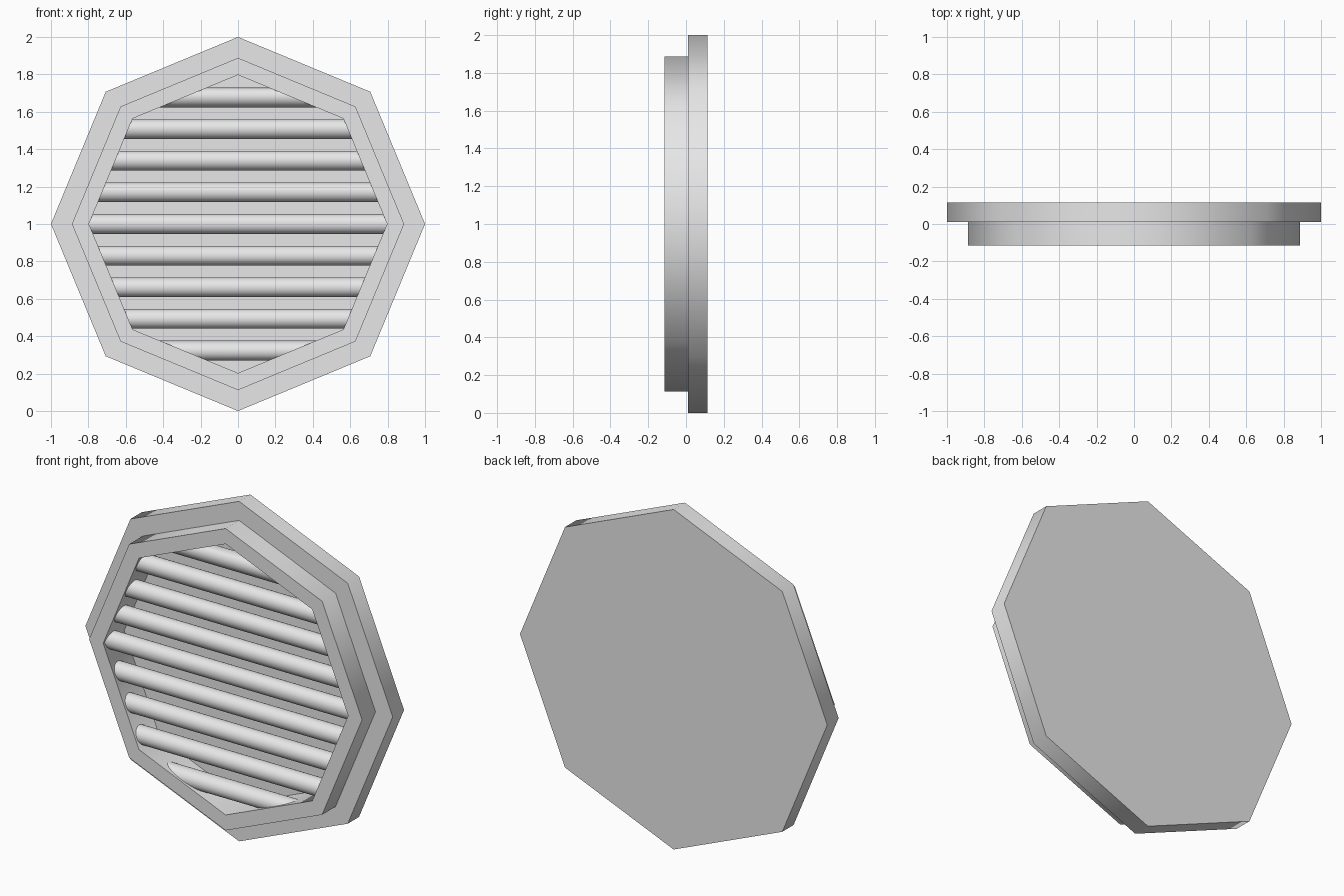
import bpy, bmesh, math

cube = bpy.data.objects.get("Cube")
if cube:
    bpy.data.objects.remove(cube, do_unlink=True)

SIDES = 8
CENTRE_Z = 1.0
INNER = 0.797

grey = bpy.data.materials.new("plain grey")
grey.use_nodes = True
colour = (0.8, 0.8, 0.8, 1.0)
grey.diffuse_color = colour
grey.node_tree.nodes["Principled BSDF"].inputs["Base Color"].default_value = colour


def finish(bm, name, angle):
    """Turn a bmesh into a smooth shaded object with sharp edges kept."""
    bmesh.ops.recalc_face_normals(bm, faces=bm.faces[:])
    mesh = bpy.data.meshes.new(name)
    bm.to_mesh(mesh)
    bm.free()
    mesh.materials.append(grey)
    obj = bpy.data.objects.new(name, mesh)
    bpy.context.collection.objects.link(obj)
    bpy.ops.object.select_all(action="DESELECT")
    obj.select_set(True)
    bpy.context.view_layer.objects.active = obj
    bpy.ops.object.shade_smooth_by_angle(angle=math.radians(angle))
    return obj


def octagon(bm, radius, y):
    """Ring of vertices with a corner straight up."""
    ring = []
    for i in range(SIDES):
        a = math.tau * i / SIDES
        ring.append(bm.verts.new((radius * math.sin(a), y,
                                  CENTRE_Z + radius * math.cos(a))))
    return ring


def half_width(radius, height):
    """Half width of the octagon at a height from its centre."""
    d = abs(height)
    c = radius * math.sqrt(0.5)
    if d < c:
        return radius - d * (radius - c) / c
    return (radius - d) * c / (radius - c)


# Housing: back flange, raised rim and recessed floor
profile = [(1.0, 0.115), (1.0, 0.01), (0.888, 0.01),
           (0.888, -0.115), (INNER, -0.115), (INNER, 0.08)]
bm = bmesh.new()
rings = [octagon(bm, r, y) for r, y in profile]
for a, b in zip(rings, rings[1:]):
    for i in range(SIDES):
        j = (i + 1) % SIDES
        bm.faces.new((a[i], a[j], b[j], b[i]))
bm.faces.new(rings[0])
bm.faces.new(rings[-1])
finish(bm, "housing", 50)

# Round bars across the opening, ends trimmed just inside the rim wall
for n in range(-4, 5):
    bm = bmesh.new()
    bmesh.ops.create_cone(bm, cap_ends=True, segments=32,
                          radius1=0.0525, radius2=0.0525, depth=2)
    for v in bm.verts:
        side, up, out = v.co.z, v.co.x, v.co.y
        height = n * 0.169 + up
        v.co = (side * half_width(INNER + 0.02, height),
                out - 0.05, CENTRE_Z + height)
    finish(bm, f"bar_{n + 5}", 30)
